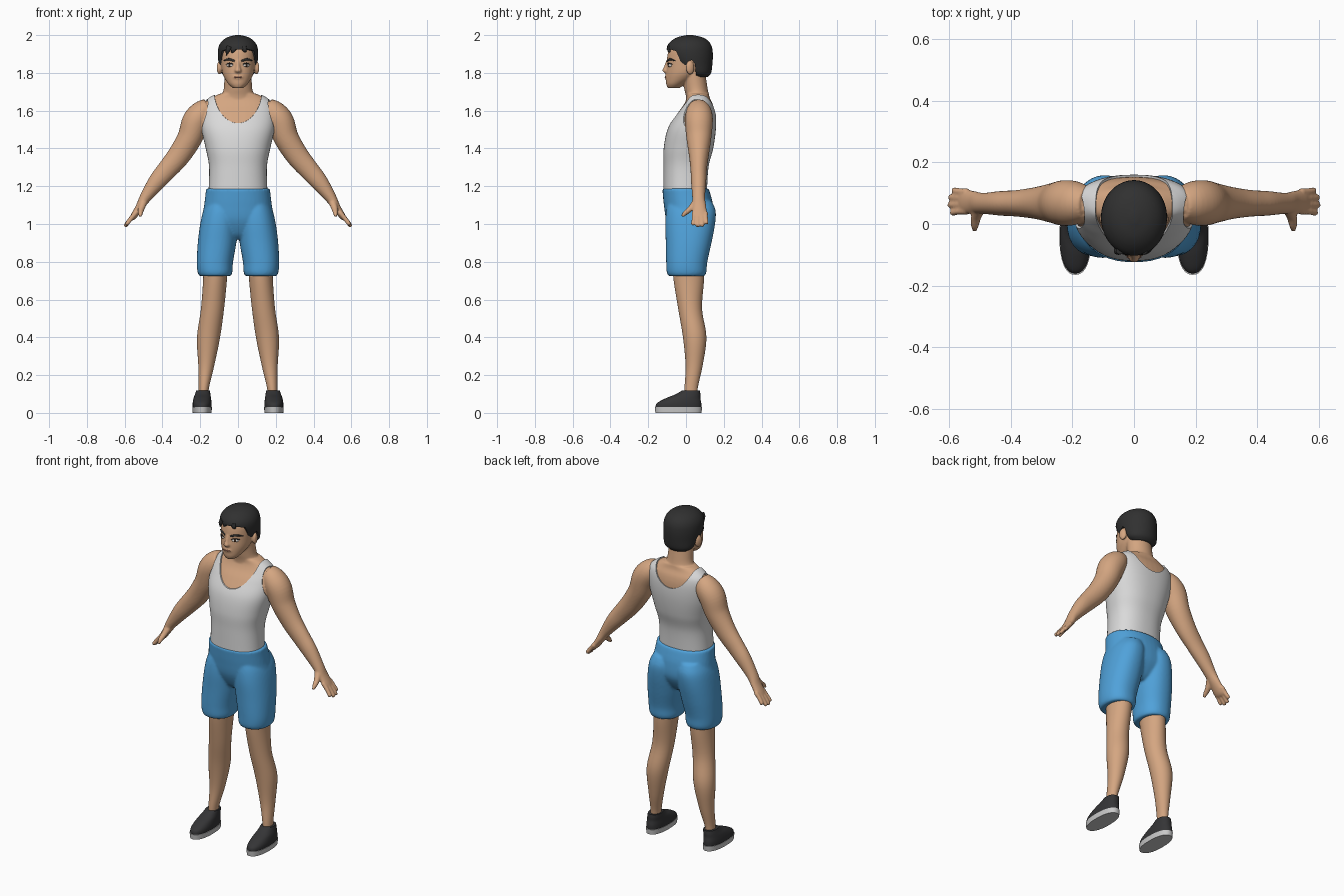
import bpy, bmesh, math
from mathutils import Vector, Matrix

cube = bpy.data.objects.get("Cube")
if cube:
    bpy.data.objects.remove(cube, do_unlink=True)


def material(name, *rgb):
    m = bpy.data.materials.new(name)
    m.use_nodes = True
    m.diffuse_color = (*rgb, 1)
    m.node_tree.nodes["Principled BSDF"].inputs["Base Color"].default_value = (*rgb, 1)
    return m


skin = material("skin", 0.66, 0.38, 0.22)
white = material("shirt_white", 0.70, 0.70, 0.70)
blue = material("shorts_blue", 0.08, 0.36, 0.70)
black = material("hair_black", 0.03, 0.03, 0.03)
shoe_black = material("shoe_black", 0.035, 0.035, 0.037)
sole_grey = material("sole_grey", 0.58, 0.58, 0.58)
eye_white = material("eye_white", 0.75, 0.72, 0.68)
iris_brown = material("iris_brown", 0.04, 0.02, 0.012)
lip = material("lip", 0.42, 0.18, 0.12)


def spline(keys, steps):
    """Smooth curve through the key rings."""
    out = []
    for i in range(len(keys) - 1):
        p0, p1, p2, p3 = (keys[max(0, min(len(keys) - 1, i + k))] for k in (-1, 0, 1, 2))
        for s in range(steps):
            t = s / steps
            out.append([0.5 * (2 * b + (c - a) * t + (2 * a - 5 * b + 4 * c - d) * t * t
                               + (3 * b - a - 3 * c + d) * t ** 3)
                        for a, b, c, d in zip(p0, p1, p2, p3)])
    return out + [list(keys[-1])]


def loft(bm, keys, side=1, flat=True, power=2, n=40, steps=5):
    """Skin rings (x, y, z, half width, half depth); flat keeps rings level."""
    path = spline(keys, steps)
    rings = []
    for i, (x, y, z, a, b) in enumerate(path):
        v, u = Vector((1, 0, 0)), Vector((0, 1, 0))
        if not flat:
            t = Vector(path[min(i + 1, len(path) - 1)][:3]) - Vector(path[max(i - 1, 0)][:3])
            t.normalize()
            u = (u - t * u.dot(t)).normalized()
            v = u.cross(t)
        ring = []
        for k in range(n):
            c, s = math.cos(math.tau * k / n), math.sin(math.tau * k / n)
            c = math.copysign(abs(c) ** (2 / power), c)
            s = math.copysign(abs(s) ** (2 / power), s)
            p = Vector((x, y, z)) + v * a * c + u * b * s
            ring.append(bm.verts.new((p.x * side, p.y, p.z)))
        rings.append(ring)
    for r, q in zip(rings, rings[1:]):
        for k in range(n):
            bm.faces.new((r[k], r[(k + 1) % n], q[(k + 1) % n], q[k]))
    bm.faces.new(rings[0])
    bm.faces.new(rings[-1])


def blob(bm, centre, radii, turn=0, axis='Z'):
    m = Matrix.Translation(centre) @ Matrix.Rotation(turn, 4, axis) @ Matrix.Diagonal((*radii, 1))
    bmesh.ops.create_icosphere(bm, subdivisions=4, radius=1, matrix=m)


def finish(name, bm, mat, voxel=0, smooth=4, cutters=(), angle=50):
    bmesh.ops.recalc_face_normals(bm, faces=bm.faces[:])
    mesh = bpy.data.meshes.new(name)
    bm.to_mesh(mesh)
    bm.free()
    ob = bpy.data.objects.new(name, mesh)
    bpy.context.collection.objects.link(ob)
    if mat:
        mesh.materials.append(mat)
    bpy.ops.object.select_all(action='DESELECT')
    bpy.context.view_layer.objects.active = ob
    ob.select_set(True)
    if voxel:
        mod = ob.modifiers.new("blend", 'REMESH')
        mod.mode = 'VOXEL'
        mod.voxel_size = voxel
        mod = ob.modifiers.new("soften", 'SMOOTH')
        mod.factor, mod.iterations = 0.5, smooth
    for c in cutters:
        mod = ob.modifiers.new("cut", 'BOOLEAN')
        mod.operation, mod.solver, mod.object = 'DIFFERENCE', 'EXACT', c
    for mod in list(ob.modifiers):
        bpy.ops.object.modifier_apply(modifier=mod.name)
    for c in cutters:
        bpy.data.objects.remove(c, do_unlink=True)
    if mat:
        bpy.ops.object.shade_smooth_by_angle(angle=math.radians(angle))
    else:
        ob.hide_render = True
    return ob


SIDES = (1, -1)

# Torso, neck, head, arms and hands blended into one skin
torso = [(0, -.005, 1.15, .150, .108), (0, 0, 1.30, .146, .112), (0, .013, 1.40, .164, .124),
         (0, .030, 1.50, .186, .121), (0, .052, 1.58, .190, .100), (0, .065, 1.63, .180, .078),
         (0, .065, 1.665, .145, .062), (0, .062, 1.69, .098, .059)]
neck = [(0, .062, 1.64, .11, .06), (0, .060, 1.68, .088, .061), (0, .052, 1.72, .075, .062),
        (0, .040, 1.80, .072, .062)]
skull = [(0, -.065, 1.72, .028, .032), (0, -.055, 1.74, .050, .050), (0, -.030, 1.77, .070, .077),
         (0, -.012, 1.80, .083, .094), (0, -.003, 1.84, .089, .099), (0, .007, 1.88, .093, .107),
         (0, .015, 1.92, .094, .107), (0, .018, 1.96, .078, .09), (0, .02, 1.98, .05, .06)]
arm = [(.15, .065, 1.61, .058, .055), (.19, .068, 1.585, .068, .070), (.224, .068, 1.54, .073, .074),
       (.256, .068, 1.455, .066, .066), (.314, .068, 1.361, .060, .052), (.378, .067, 1.284, .053, .043),
       (.43, .067, 1.223, .046, .040), (.489, .067, 1.142, .031, .034), (.52, .07, 1.09, .022, .037),
       (.552, .073, 1.042, .017, .040), (.565, .073, 1.025, .010, .034)]
bm = bmesh.new()
loft(bm, torso, power=2.3)
loft(bm, neck)
loft(bm, skull)
loft(bm, [(0, -.095, 1.865, .009, .010), (0, -.104, 1.83, .012, .014),
          (0, -.108, 1.812, .018, .018), (0, -.104, 1.80, .012, .010)])
blob(bm, (0, -.098, 1.777), (.03, .014, .014))
for s in SIDES:
    blob(bm, (.098 * s, .022, 1.827), (.013, .023, .036), .35 * s)
    loft(bm, arm, s, flat=False)
    for y, reach in ((.041, .88), (.063, 1), (.085, .97), (.105, .78)):
        spread = y + (y - .073) * .12
        loft(bm, [(.54, y, 1.06, .013, .0115), (.54 + .03 * reach, y, 1.06 - .035 * reach, .0125, .0110),
                  (.54 + .055 * reach, spread, 1.06 - .068 * reach, .011, .0105),
                  (.54 + .06 * reach, spread, 1.06 - .075 * reach, .006, .006)], s, False, n=12)
    loft(bm, [(.50, .05, 1.115, .02, .018), (.512, .022, 1.08, .017, .015),
              (.516, -.004, 1.058, .013, .013), (.517, -.021, 1.04, .007, .007)], s, False, n=16)
finish("upper_body", bm, skin, voxel=.0055, smooth=3)

# Lower legs
leg = [(.118, .012, .80, .066, .085), (.122, .015, .70, .063, .080), (.135, .022, .55, .061, .063),
       (.156, .046, .40, .061, .062), (.168, .043, .25, .042, .045), (.181, .027, .13, .027, .035),
       (.184, .027, .06, .027, .035)]
for s, label in zip(SIDES, ("left", "right")):
    bm = bmesh.new()
    loft(bm, leg, s)
    finish(label + "_leg", bm, skin)

# Tank top, cut open at the neck and armholes
bm = bmesh.new()
blob(bm, (0, .03, 1.715), (.128, .6, .167), .15, 'X')
neck_cut = finish("neck_cutter", bm, None)
arm_cuts = []
for s in SIDES:
    bm = bmesh.new()
    blob(bm, (.24 * s, .045, 1.60), (.088, .097, .13))
    arm_cuts.append(finish("armhole_cutter", bm, None))
bm = bmesh.new()
loft(bm, [(x, y, z + .004 * (z > 1.6), a + .007, b + .007) for x, y, z, a, b in torso],
     power=2.3, n=64, steps=8)
finish("tank_top", bm, white, cutters=[neck_cut] + arm_cuts)

# Shorts
pelvis = [(0, -.003, 1.188, .169, .122), (0, .003, 1.16, .172, .126), (0, .013, 1.10, .179, .130),
          (0, .020, 1.02, .188, .124), (0, .018, .95, .15, .09), (0, .018, .92, .08, .06)]
short_leg = [(.085, .022, 1.12, .075, .115), (.092, .026, 1.07, .092, .131), (.100, .022, 1.0, .100, .132),
             (.111, .014, .90, .102, .121), (.122, .004, .80, .096, .109), (.122, .003, .745, .092, .105),
             (.121, .003, .724, .082, .095)]
bm = bmesh.new()
loft(bm, pelvis, power=2.2)
for s in SIDES:
    loft(bm, short_leg, s, power=2.2)
finish("shorts", bm, blue, voxel=.007, smooth=5)

# Shoes with pale soles
for s, label in zip(SIDES, ("left", "right")):
    bm = bmesh.new()
    loft(bm, [(.19, -.040, .02, .049, .120), (.19, -.037, .05, .050, .118), (.189, -.015, .078, .046, .091),
              (.187, .010, .098, .041, .066), (.185, .026, .118, .036, .048)], s, power=2.3)
    finish(label + "_shoe", bm, shoe_black)
    bm = bmesh.new()
    loft(bm, [(.19, -.04, 0, .050, .122), (.19, -.04, .03, .052, .125)], s, power=2.3, steps=1)
    finish(label + "_sole", bm, sole_grey)

# Hair cap with the face and ears cut clear
bm = bmesh.new()
outline = [(-.3, 1.925), (-.085, 1.925), (-.052, 1.915), (-.035, 1.875), (-.02, 1.835), (0, 1.83),
           (.008, 1.86), (.03, 1.868), (.047, 1.85), (.052, 1.80), (.06, 1.70), (-.3, 1.70)]
face = bm.faces.new([bm.verts.new((-.3, y, z)) for y, z in outline])
moved = bmesh.ops.extrude_face_region(bm, geom=[face])["geom"]
bmesh.ops.translate(bm, vec=(.6, 0, 0), verts=[g for g in moved if isinstance(g, bmesh.types.BMVert)])
face_cut = finish("face_cutter", bm, None)
bm = bmesh.new()
loft(bm, [(0, .075, 1.778, .060, .040), (0, .065, 1.80, .088, .068), (0, .035, 1.85, .102, .105),
          (0, .022, 1.90, .107, .120), (0, .018, 1.94, .102, .118), (0, .02, 1.97, .083, .097),
          (0, .02, 1.99, .052, .062), (0, .02, 2.0, .012, .015)], n=64)
finish("hair", bm, black, cutters=[face_cut])

# Fringe locks
bm = bmesh.new()
for x, tip, drop in ((-.045, -.062, 1.893), (-.015, -.034, 1.902), (.03, .042, 1.912)):
    loft(bm, [(x, -.088, 1.94, .014, .010), ((x + tip) / 2, -.089, 1.92, .012, .010),
              (tip, -.086 + abs(tip) * .12, drop, .002, .004)], flat=False, n=12)
finish("fringe", bm, black)

# Eyes, brows and lashes
for s, label in zip(SIDES, ("left", "right")):
    bm = bmesh.new()
    blob(bm, (.041 * s, -.083, 1.84), (.021, .012, .010), .5 * s)
    finish(label + "_eye", bm, eye_white)
    bm = bmesh.new()
    blob(bm, (.043 * s, -.0885, 1.84), (.009, .007, .009), .5 * s)
    finish(label + "_iris", bm, iris_brown)
    bm = bmesh.new()
    loft(bm, [(.018, -.099, 1.863, .005, .004), (.05, -.085, 1.872, .006, .005),
              (.076, -.057, 1.864, .002, .003)], s, False, n=12)
    loft(bm, [(.022, -.096, 1.844, .002, .003), (.044, -.092, 1.851, .003, .004),
              (.064, -.073, 1.845, .002, .003)], s, False, n=12)
    finish(label + "_brow", bm, black)

# Mouth
bm = bmesh.new()
blob(bm, (0, -.1075, 1.777), (.024, .006, .0045))
finish("mouth", bm, lip)
